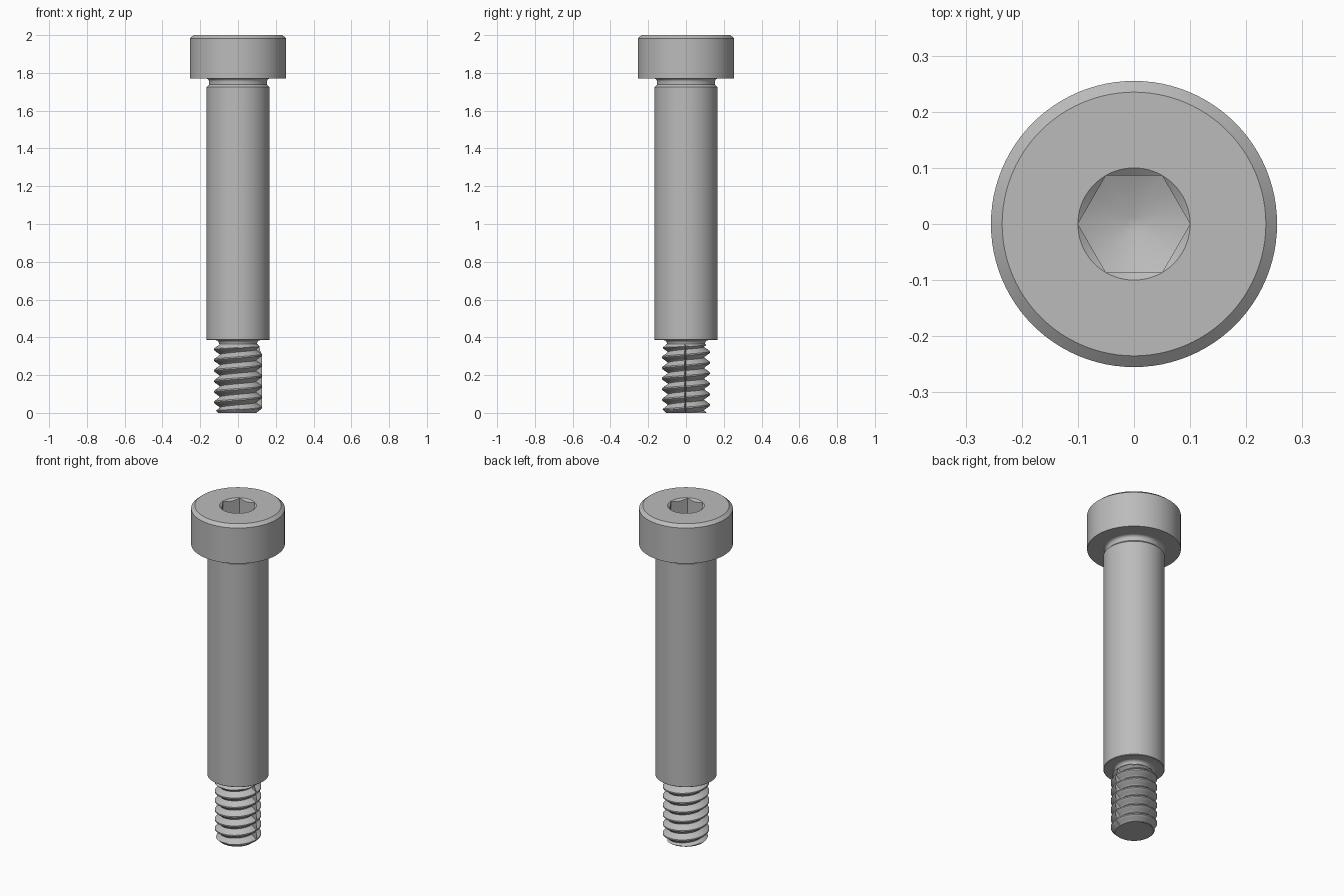
import bpy, bmesh, math

if "Cube" in bpy.data.objects:
    bpy.data.objects.remove(bpy.data.objects["Cube"], do_unlink=True)

SEGMENTS = 96
PITCH = 0.056
CREST, ROOT = 0.126, 0.096
THREAD_TOP = 0.365

steel = bpy.data.materials.new("grey steel")
steel.use_nodes = True
colour = (0.5, 0.5, 0.5, 1)
steel.diffuse_color = colour
steel.node_tree.nodes["Principled BSDF"].inputs["Base Color"].default_value = colour


def loft(name, columns, cap_start=False, cap_end=False):
    """Skin a closed ring of (r, z) columns, one column per angle."""
    bm = bmesh.new()
    grid = []
    for i, column in enumerate(columns):
        a = math.tau * i / SEGMENTS
        grid.append([bm.verts.new((r * math.cos(a), r * math.sin(a), z)) for r, z in column])
    for i, col in enumerate(grid):
        nxt = grid[(i + 1) % SEGMENTS]
        for j in range(len(col) - 1):
            bm.faces.new((col[j], nxt[j], nxt[j + 1], col[j + 1]))
    if cap_start:
        bm.faces.new([c[0] for c in reversed(grid)])
    if cap_end:
        bm.faces.new([c[-1] for c in grid])
    bmesh.ops.remove_doubles(bm, verts=bm.verts, dist=1e-5)
    mesh = bpy.data.meshes.new(name)
    bm.to_mesh(mesh)
    bm.free()
    mesh.materials.append(steel)
    obj = bpy.data.objects.new(name, mesh)
    bpy.context.collection.objects.link(obj)
    bpy.ops.object.select_all(action='DESELECT')
    obj.select_set(True)
    bpy.context.view_layer.objects.active = obj
    bpy.ops.object.shade_smooth_by_angle(angle=math.radians(25))
    return obj


def arc(cr, cz, radius, start, end, steps=6):
    """Points of a fillet in the (r, z) plane, angles in degrees."""
    angles = [math.radians(start + (end - start) * k / steps) for k in range(steps + 1)]
    return [(cr + radius * math.cos(t), cz + radius * math.sin(t)) for t in angles]


# Shoulder with a filleted neck at each end
lower_neck = [(0.1, THREAD_TOP)] + arc(0.12, 0.365, 0.02, 180, 90)
upper_neck = arc(0.17, 1.753, 0.017, 180, 90)
shoulder = lower_neck + [(0.164, 0.385), (0.167, 0.388), (0.167, 1.725), (0.153, 1.739)] + upper_neck
loft("shoulder", [shoulder] * SEGMENTS)


# Head with a chamfered rim and a countersunk hexagon socket ending in a drill cone
def head_column(i):
    a = math.tau * i / SEGMENTS
    flat = 0.0866
    hexagon = flat / math.cos(a % (math.pi / 3) - math.pi / 6)
    return [(0.17, 1.77), (0.255, 1.77), (0.255, 1.983), (0.235, 2.0), (0.1, 2.0),
            (hexagon, 2.0 - (0.1 - hexagon) * 0.8),
            (hexagon, 1.85 + hexagon * 0.45), (0.013, 1.856)]


loft("head", [head_column(i) for i in range(SEGMENTS)], cap_end=True)


# Helical thread, tapered at the tip and running out into the neck
def thread_radius(z, phase):
    distance = abs((phase % 1) - 0.5) * 2
    ridge = min(max((0.94 - distance) / 0.76, 0), 1)
    r = ROOT + (CREST - ROOT) * ridge
    return max(min(r, 0.106 + z, 0.1 + (THREAD_TOP - z) * 1.2), ROOT)


def thread_column(i):
    turn = i / SEGMENTS
    rows = 16
    column = []
    for k in range(-rows, int(THREAD_TOP / PITCH + 2) * rows):
        z = min(max((k / rows + turn) * PITCH, 0), THREAD_TOP)
        column.append((thread_radius(z, z / PITCH - turn), z))
    return column


loft("thread", [thread_column(i) for i in range(SEGMENTS)], cap_start=True)
